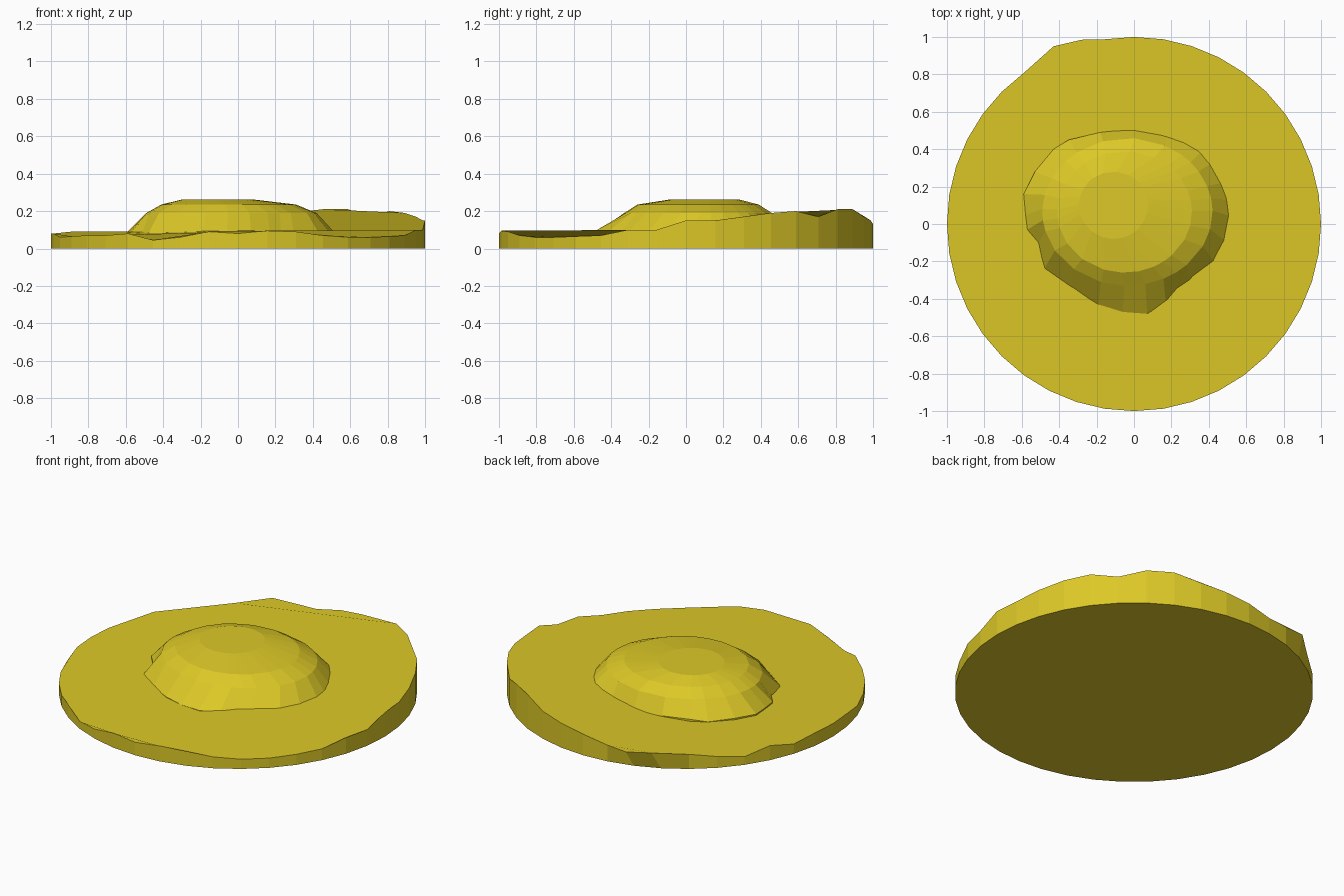
import bpy, bmesh, math
from mathutils import Vector
from mathutils.bvhtree import BVHTree

if "Cube" in bpy.data.objects:
    bpy.data.objects.remove(bpy.data.objects["Cube"])

mat = bpy.data.materials.new("yellow")
mat.diffuse_color = (0.72, 0.58, 0.02, 1)
mat.use_nodes = True
mat.node_tree.nodes["Principled BSDF"].inputs["Base Color"].default_value = mat.diffuse_color


def finish(bm, name):
    bmesh.ops.recalc_face_normals(bm, faces=bm.faces)
    me = bpy.data.meshes.new(name)
    bm.to_mesh(me)
    me.materials.append(mat)
    ob = bpy.data.objects.new(name, me)
    bpy.context.collection.objects.link(ob)


def bridge(bm, a, b):
    n = len(a)
    for i in range(n):
        bm.faces.new((a[i], a[(i + 1) % n], b[(i + 1) % n], b[i]))


# Base disc: 40 sides, uneven rim heights counter-clockwise from +x
heights = [.15, .15, .17, .19, .20, .17, .21, .21, .17, .15,
           .13, .10, .09, .11, .09, .07, .05, .09, .06, .08,
           .08, .08, .06, .065, .07, .07, .08, .045, .06, .09,
           .08, .095, .09, .07, .06, .06, .065, .07, .10, .10]
nudged = {12: (-.28, .985), 13: (-.43, .95)}   # lip pulled outward at the back
bm = bmesh.new()
low, high = [], []
for i, h in enumerate(heights):
    a = math.radians(9 * i)
    x, y = math.cos(a), math.sin(a)
    low.append(bm.verts.new((x, y, 0)))
    x, y = nudged.get(i, (x, y))
    high.append(bm.verts.new((x, y, h)))
bridge(bm, low, high)
bm.faces.new(low[::-1])
bm.faces.new(high)
surface = BVHTree.FromBMesh(bm)
finish(bm, "base_disc")

# Mound: irregular foot outline resting on the disc, then rings up to a flat cap
outline = [(.52, .04), (.50, .13), (.47, .22), (.42, .33), (.37, .40), (.30, .44),
           (.18, .48), (0, .51), (-.18, .49), (-.35, .45), (-.43, .40), (-.53, .28),
           (-.59, .16), (-.58, .05), (-.57, -.03), (-.51, -.10), (-.48, -.24),
           (-.34, -.34), (-.19, -.43), (-.06, -.47), (.07, -.48), (.17, -.42),
           (.23, -.36), (.30, -.32), (.44, -.22), (.50, -.10)]
# centre x, centre y, radius x, radius y, height
rings = [(-.035, .065, .455, .395, .19),
         (-.05, .065, .36, .325, .235),
         (-.11, .10, .185, .18, .263)]
bm = bmesh.new()
buried, foot = [], []
for x, y in outline:
    hit = surface.ray_cast(Vector((x, y, 1)), Vector((0, 0, -1)))[0]
    buried.append(bm.verts.new((x, y, 0.02)))
    foot.append(bm.verts.new((x, y, hit.z)))
bm.faces.new(buried)
bridge(bm, buried, foot)
prev = foot
for cx, cy, rx, ry, z in rings:
    ring = []
    for x, y in outline:
        a = math.atan2(y - .03, x + .04)
        ring.append(bm.verts.new((cx + rx * math.cos(a), cy + ry * math.sin(a), z)))
    bridge(bm, prev, ring)
    prev = ring
bm.faces.new(prev)
finish(bm, "mound")
